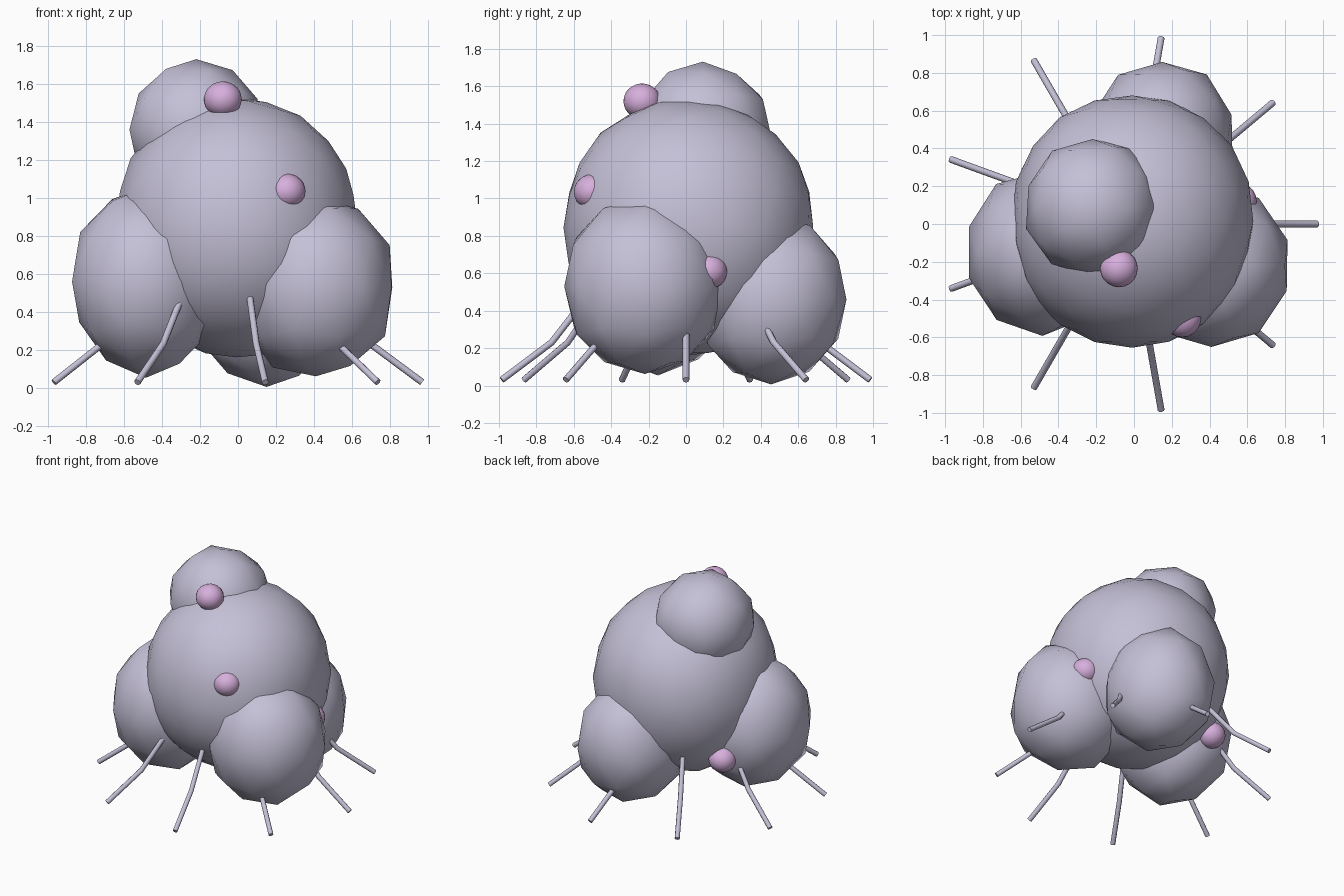
import bpy, bmesh, math, random
from mathutils import Vector, noise

random.seed(4)
scene = bpy.context.scene
if "Cube" in scene.objects:
    bpy.data.objects.remove(scene.objects["Cube"], do_unlink=True)


def material(name, rgb):
    mat = bpy.data.materials.new(name)
    mat.use_nodes = True
    mat.diffuse_color = (*rgb, 1)
    mat.node_tree.nodes["Principled BSDF"].inputs["Base Color"].default_value = (*rgb, 1)
    return mat


LILAC = material("lilac grey", (0.56, 0.53, 0.68))
PINK = material("soft pink", (0.68, 0.43, 0.72))


def smooth(obj, degrees):
    bpy.ops.object.select_all(action="DESELECT")
    obj.select_set(True)
    bpy.context.view_layer.objects.active = obj
    bpy.ops.object.shade_smooth_by_angle(angle=math.radians(degrees))


def blob(name, center, radii, mat, detail=3, wobble=0.0, jitter=0.0, square=2.0):
    """Ellipsoid with bumps (wobble) and small random chips (jitter)."""
    bm = bmesh.new()
    bmesh.ops.create_icosphere(bm, subdivisions=detail, radius=1)
    shift = Vector(center) * 7
    for v in bm.verts:
        d = v.co.normalized()
        norm = sum(abs(c) ** square for c in d) ** (1 / square)
        size = 1 / norm + wobble * noise.noise(d * 3 + shift)
        size += random.uniform(-jitter, jitter)
        v.co = Vector(center) + Vector(c * r for c, r in zip(d * size, radii))
    mesh = bpy.data.meshes.new(name)
    bm.to_mesh(mesh)
    bm.free()
    mesh.materials.append(mat)
    obj = bpy.data.objects.new(name, mesh)
    scene.collection.objects.link(obj)
    smooth(obj, 35)
    return obj


# Large central body
blob("body", (-0.01, 0.015, 0.845), (0.64, 0.67, 0.685), LILAC, 3, 0.015, 0.006, 2.06)

# Rugged lobes pressed into the body
lobes = {
    "right_lobe": ((-0.485, -0.15, 0.56), (0.405, 0.435, 0.495)),
    "left_lobe": ((0.41, -0.22, 0.53), (0.42, 0.435, 0.48)),
    "back_lobe": ((0.15, 0.455, 0.46), (0.395, 0.41, 0.455)),
    "top_lobe": ((-0.22, 0.09, 1.36), (0.36, 0.365, 0.365)),
}
for name, (center, radii) in lobes.items():
    blob(name, center, radii, LILAC, 2, 0.03, 0.025, 2.06)

# Pink spots, some half sunk into the surface
spots = [(-0.08, -0.235, 1.52), (0.255, -0.5, 1.035),
         (0.55, 0.12, 0.61), (-0.5, 0.26, 0.415)]
for i, center in enumerate(spots):
    blob(f"spot_{i + 1}", center, (0.1, 0.1, 0.095), PINK)

# Ring of nine thin bent legs: (distance from the axis, height)
profile = [(0.42, 0.62), (0.54, 0.47), (0.73, 0.23), (1.0, 0.03)]
LEGS = 9
for i in range(LEGS):
    a = math.tau * i / LEGS
    curve = bpy.data.curves.new(f"leg_{i + 1}", "CURVE")
    curve.dimensions = "3D"
    curve.bevel_depth = 0.018
    curve.bevel_resolution = 2
    curve.use_fill_caps = True
    spline = curve.splines.new("POLY")
    spline.points.add(len(profile) - 1)
    for point, (r, z) in zip(spline.points, profile):
        point.co = (r * math.cos(a) - 0.03, r * math.sin(a), z, 1)
    curve.materials.append(LILAC)
    leg = bpy.data.objects.new(f"leg_{i + 1}", curve)
    scene.collection.objects.link(leg)
    bpy.ops.object.select_all(action="DESELECT")
    leg.select_set(True)
    bpy.context.view_layer.objects.active = leg
    bpy.ops.object.convert(target="MESH")
    smooth(bpy.context.view_layer.objects.active, 50)
